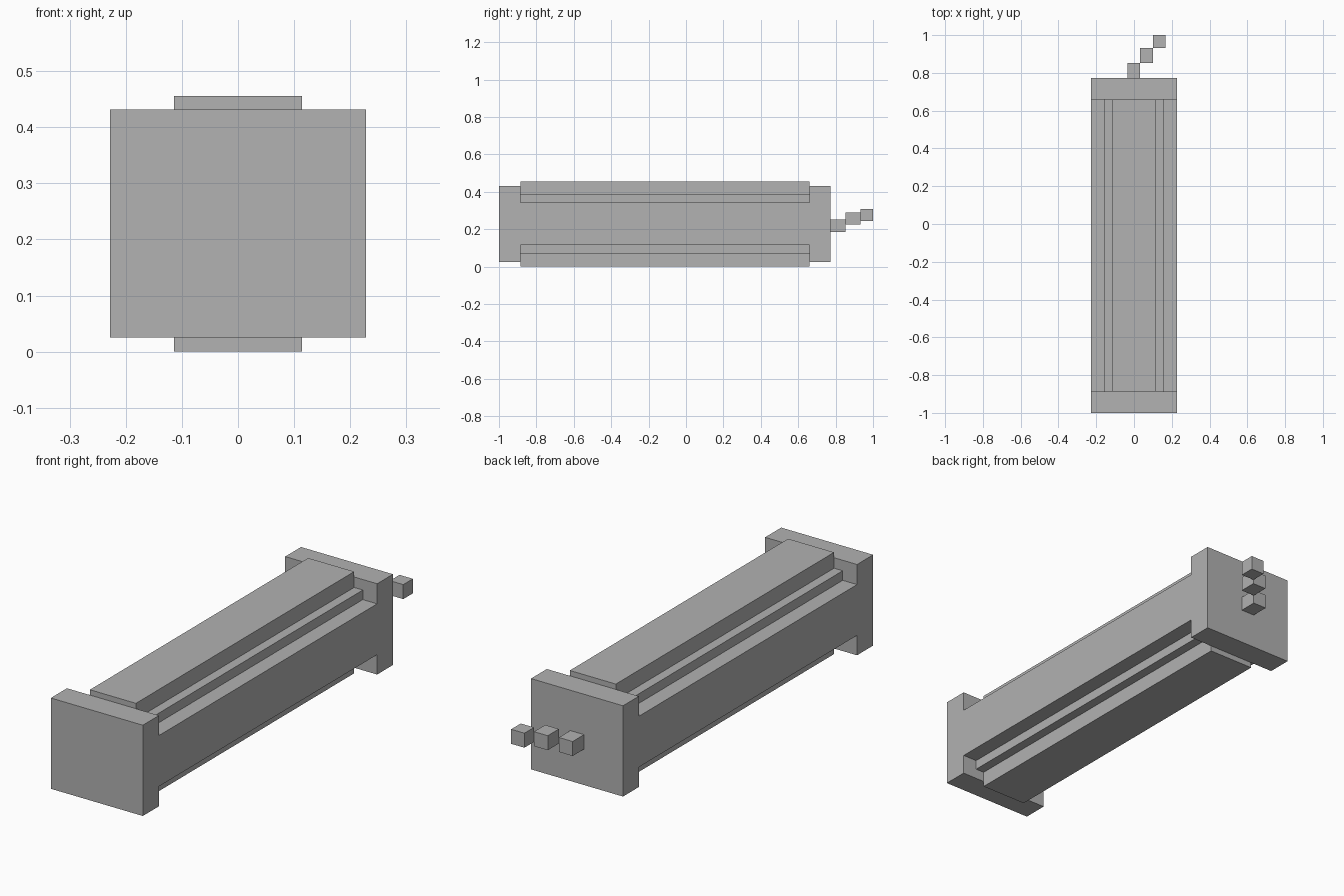
import bpy
import bmesh
from mathutils import Matrix, Vector

default_cube = bpy.data.objects.get("Cube")
if default_cube:
    bpy.data.objects.remove(default_cube, do_unlink=True)

grey = bpy.data.materials.new("plain_grey")
grey.use_nodes = True
grey.diffuse_color = (0.445, 0.445, 0.445, 1)
grey.node_tree.nodes["Principled BSDF"].inputs["Base Color"].default_value = grey.diffuse_color

MID_Z = 0.228
FRONT, CAP_FRONT, CAP_BACK, BACK = -1.0, -0.886, 0.66, 0.772


def finish(name, bm):
    bmesh.ops.recalc_face_normals(bm, faces=bm.faces)
    mesh = bpy.data.meshes.new(name)
    bm.to_mesh(mesh)
    bm.free()
    mesh.materials.append(grey)
    obj = bpy.data.objects.new(name, mesh)
    bpy.context.collection.objects.link(obj)
    return obj


def box(name, low, high):
    low, high = Vector(low), Vector(high)
    bm = bmesh.new()
    bmesh.ops.create_cube(bm, size=1, matrix=Matrix.Translation((low + high) / 2)
                          @ Matrix.Diagonal((*(high - low), 1)))
    return finish(name, bm)


# Long body: stepped-corner profile, one quarter mirrored round, then extruded
quarter = [(0.228, 0.114), (0.157, 0.114), (0.157, 0.157), (0.114, 0.157), (0.114, 0.228)]
half = quarter + [(-x, z) for x, z in reversed(quarter)]
outline = half + [(-x, -z) for x, z in half]
bm = bmesh.new()
profile = bm.faces.new([bm.verts.new((x, CAP_FRONT, MID_Z + z)) for x, z in outline])
result = bmesh.ops.extrude_face_region(bm, geom=[profile], use_keep_orig=True)
moved = [v for v in result["geom"] if isinstance(v, bmesh.types.BMVert)]
bmesh.ops.translate(bm, verts=moved, vec=(0, CAP_BACK - CAP_FRONT, 0))
finish("stepped_body", bm)

# End caps
for name, y0, y1 in (("front_cap", FRONT, CAP_FRONT), ("back_cap", CAP_BACK, BACK)):
    box(name, (-0.228, y0, 0.025), (0.228, y1, 0.432))

# Fuse of small blocks climbing away from the back cap
fuse = [((-0.035, BACK, 0.186), (0.033, 0.853, 0.251)),
        ((0.033, 0.853, 0.224), (0.101, 0.932, 0.289)),
        ((0.101, 0.932, 0.243), (0.167, 1.0, 0.308))]
for i, (low, high) in enumerate(fuse, 1):
    box(f"fuse_block_{i}", low, high)
